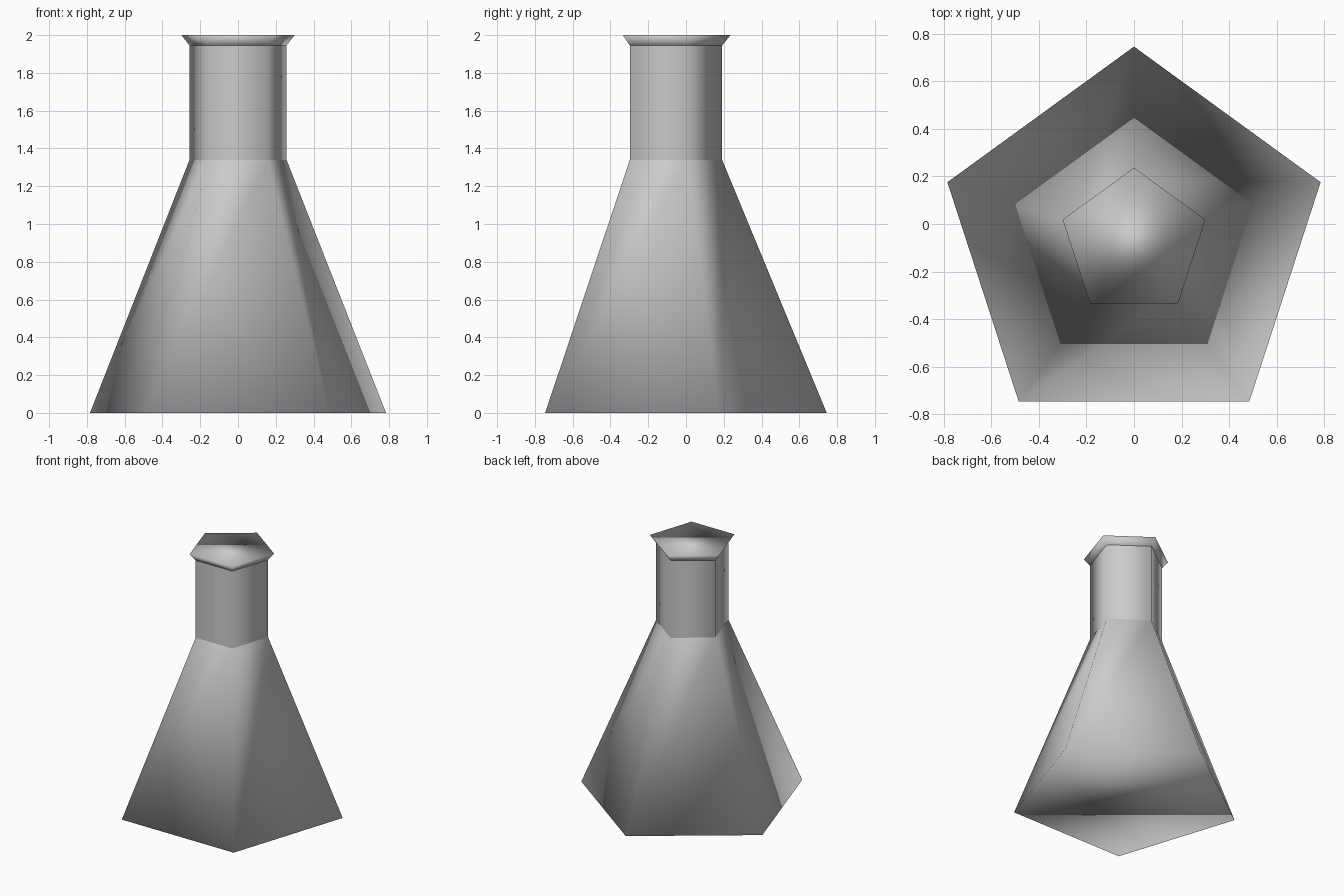
import bpy
import math

if "Cube" in bpy.data.objects:
    bpy.data.objects.remove(bpy.data.objects["Cube"], do_unlink=True)

SIDES = 5
CENTRE_Y = -0.079

grey = bpy.data.materials.new("pale_grey")
grey.use_nodes = True
colour = (0.6, 0.6, 0.6, 1)
grey.diffuse_color = colour
grey.node_tree.nodes["Principled BSDF"].inputs["Base Color"].default_value = colour


def ring(radius, z):
    """Pentagon with one corner pointing to the back."""
    angles = [math.pi / 2 + math.tau * i / SIDES for i in range(SIDES)]
    return [(radius * math.cos(a), CENTRE_Y + radius * math.sin(a), z) for a in angles]


def tapered_section(name, lower, upper, cap_lower=False, cap_upper=False):
    """Smooth five-sided section between two (radius, height) pairs."""
    verts = ring(*lower) + ring(*upper)
    faces = []
    for i in range(SIDES):
        j = (i + 1) % SIDES
        faces.append((i, j, j + SIDES, i + SIDES))
    if cap_lower:
        faces.append(tuple(reversed(range(SIDES))))
    if cap_upper:
        faces.append(tuple(range(SIDES, 2 * SIDES)))
    mesh = bpy.data.meshes.new(name)
    mesh.from_pydata(verts, [], faces)
    mesh.materials.append(grey)
    mesh.shade_smooth()
    obj = bpy.data.objects.new(name, mesh)
    bpy.context.collection.objects.link(obj)
    return obj


# Body, neck and flared rim, stacked and touching
base, shoulder, collar, top = (0.824, 0), (0.27, 1.34), (0.27, 1.945), (0.315, 2)
tapered_section("flask_body", base, shoulder, cap_lower=True)
tapered_section("flask_neck", shoulder, collar)
tapered_section("flask_rim", collar, top, cap_upper=True)
